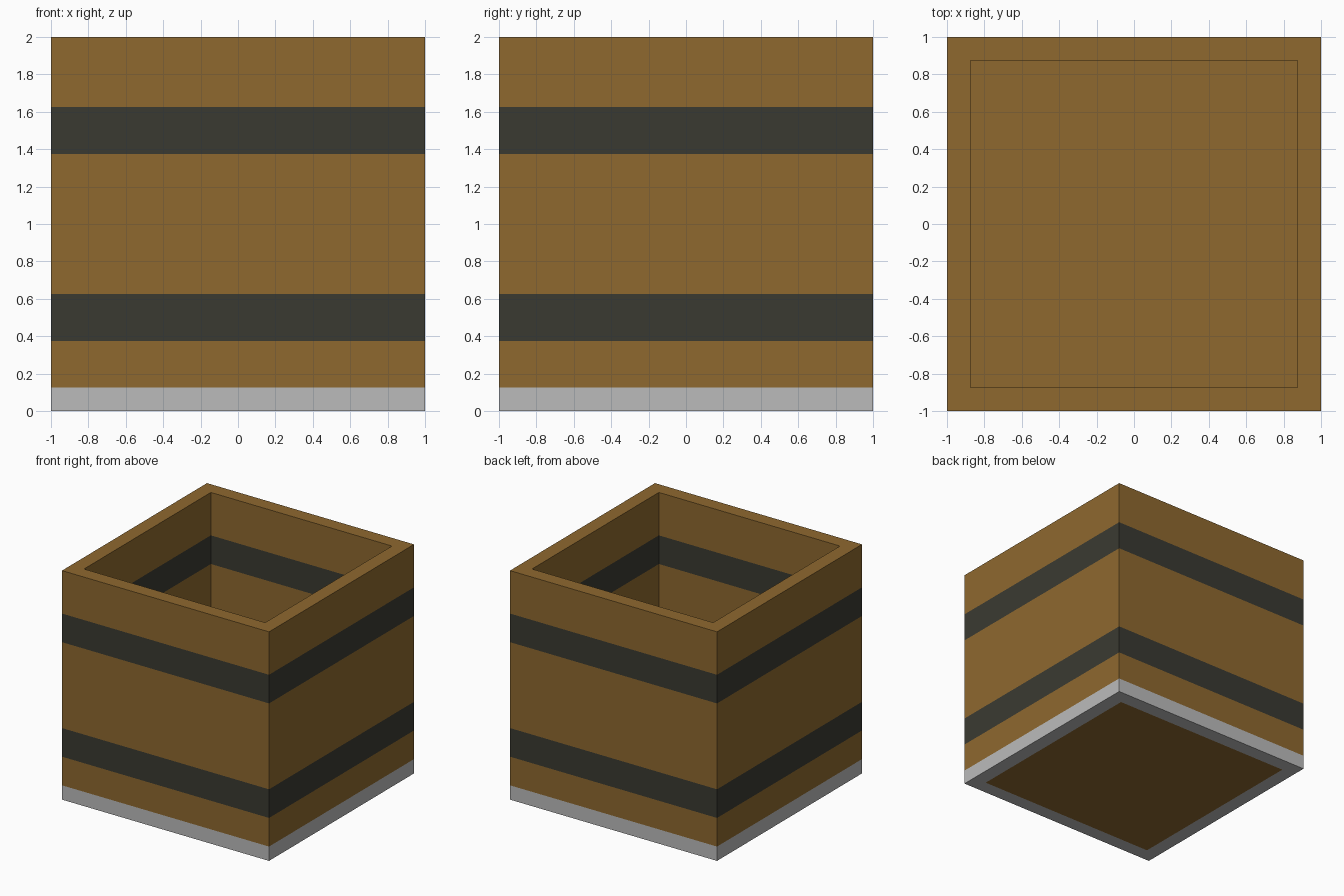
import bpy
import bmesh

cube = bpy.data.objects.get("Cube")
if cube:
    bpy.data.objects.remove(cube, do_unlink=True)


def make_material(name, rgb):
    mat = bpy.data.materials.new(name)
    mat.use_nodes = True
    mat.diffuse_color = (*rgb, 1)
    mat.node_tree.nodes["Principled BSDF"].inputs["Base Color"].default_value = (*rgb, 1)
    return mat


wood = make_material("brown wood", (0.272, 0.140, 0.028))
band = make_material("dark band", (0.042, 0.042, 0.031))
grey = make_material("light grey", (0.50, 0.50, 0.50))

OUTER, INNER, HEIGHT, BASE = 1.0, 0.875, 2.0, 0.125


def finish(name, bm, materials):
    bmesh.ops.recalc_face_normals(bm, faces=bm.faces)
    mesh = bpy.data.meshes.new(name)
    bm.to_mesh(mesh)
    bm.free()
    for mat in materials:
        mesh.materials.append(mat)
    obj = bpy.data.objects.new(name, mesh)
    bpy.context.collection.objects.link(obj)
    return obj


def square(bm, half, z):
    return [bm.verts.new((sx * half, sy * half, z))
            for sx, sy in ((-1, -1), (1, -1), (1, 1), (-1, 1))]


def bridge(bm, a, b):
    for i in range(4):
        j = (i + 1) % 4
        bm.faces.new((a[i], a[j], b[j], b[i]))


# Hollow square walls, cut at the heights where the colour changes
levels = [0, BASE, 0.375, 0.625, 1.375, 1.625, HEIGHT]
bm = bmesh.new()
outside = [square(bm, OUTER, z) for z in levels]
inside = [square(bm, INNER, z) for z in levels]
for rings in (outside, inside):
    for low, high in zip(rings, rings[1:]):
        bridge(bm, low, high)
bridge(bm, outside[0], inside[0])
bridge(bm, outside[-1], inside[-1])

# Grey foot, two dark bands, wood elsewhere
for face in bm.faces:
    z = face.calc_center_median().z
    if z < BASE:
        face.material_index = 2
    elif 0.375 < z < 0.625 or 1.375 < z < 1.625:
        face.material_index = 1
finish("bin_walls", bm, [wood, band, grey])

# Wooden floor board set between the walls
bm = bmesh.new()
low, high = square(bm, INNER, 0), square(bm, INNER, BASE)
bridge(bm, low, high)
bm.faces.new(low)
bm.faces.new(high)
finish("floor_board", bm, [wood])
